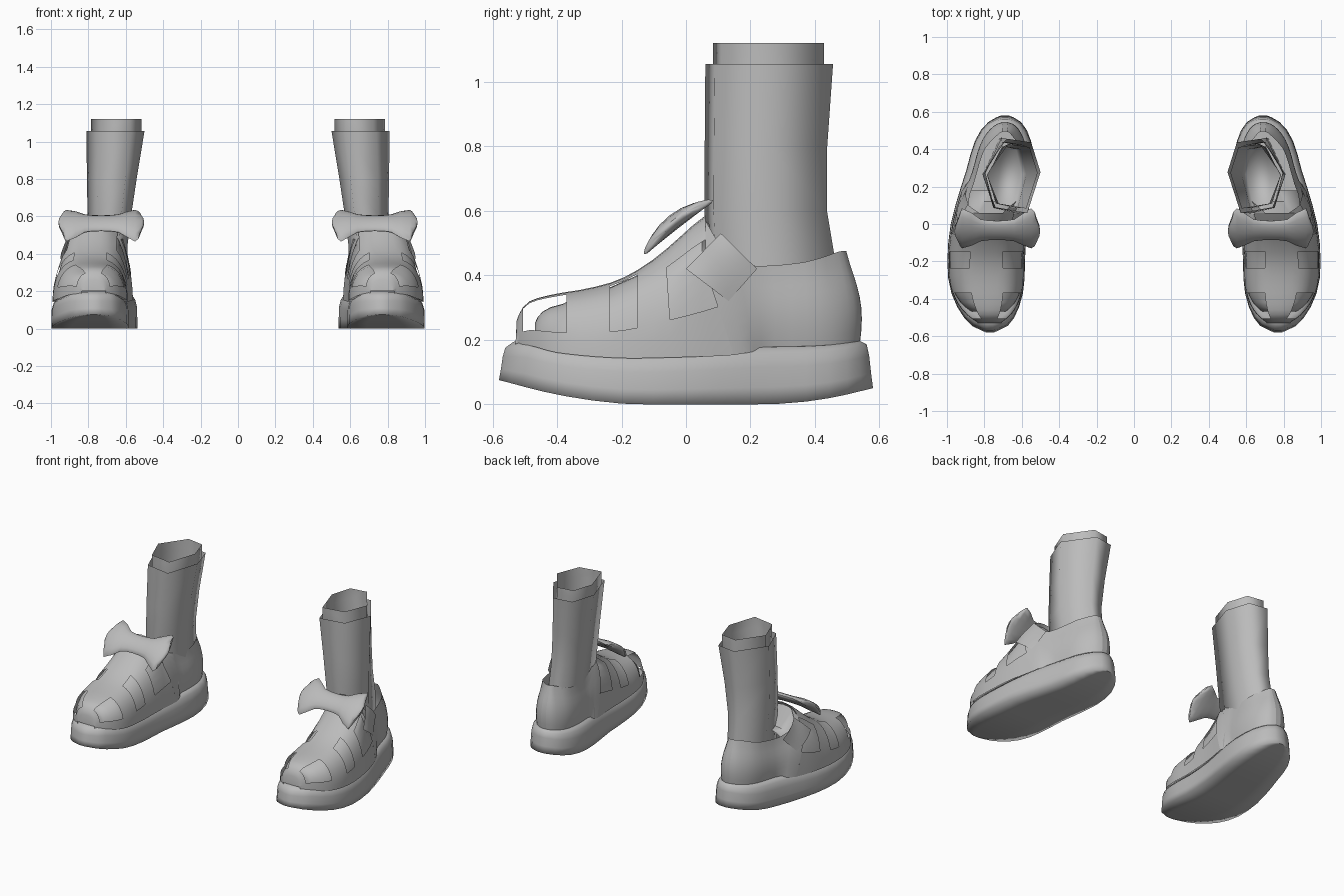
import bpy, bmesh, math
from mathutils import Vector

if "Cube" in bpy.data.objects:
    bpy.data.objects.remove(bpy.data.objects["Cube"])

grey = bpy.data.materials.new("soft_grey")
grey.diffuse_color = (0.5, 0.5, 0.5, 1)
grey.use_nodes = True
grey.node_tree.nodes["Principled BSDF"].inputs["Base Color"].default_value = grey.diffuse_color

def interp(table, y):
    # Smooth interpolation through (position, value) pairs
    n = len(table)
    if y <= table[0][0]: return table[0][1]
    if y >= table[-1][0]: return table[-1][1]
    i = max(k for k in range(n - 1) if table[k][0] <= y)
    def slope(k):
        a, b = table[max(k - 1, 0)], table[min(k + 1, n - 1)]
        return (b[1] - a[1]) / (b[0] - a[0])
    (y0, v0), (y1, v1) = table[i], table[i + 1]
    h = y1 - y0
    t = (y - y0) / h
    return ((2*t**3 - 3*t*t + 1) * v0 + (t**3 - 2*t*t + t) * h * slope(i)
            + (3*t*t - 2*t**3) * v1 + (t**3 - t*t) * h * slope(i + 1))

def loft(name, rows, closed=True, cap_start=False, cap_end=False, skip=None, angle=50, inside=None):
    # Skin a list of rows; skip(centre) leaves openings; the pair is mirrored
    bm = bmesh.new()
    vs = [[bm.verts.new(p) for p in r] for r in rows]
    n = len(rows[0])
    for m, (a, b) in enumerate(zip(vs, vs[1:])):
        for j in range(n if closed else n - 1):
            k = (j + 1) % n
            if not (skip and skip(m, j)):
                bm.faces.new([a[j], a[k], b[k], b[j]])
    if cap_start: bm.faces.new(vs[0][::-1])
    if cap_end: bm.faces.new(vs[-1])
    bmesh.ops.remove_doubles(bm, verts=bm.verts, dist=1e-5)
    bmesh.ops.recalc_face_normals(bm, faces=bm.faces)
    if inside is not None:      # open shells: point normals away from the inside
        s = sum((f.calc_center_median() - Vector(inside)).dot(f.normal) * f.calc_area() for f in bm.faces)
        if s < 0: bmesh.ops.reverse_faces(bm, faces=bm.faces)
    me = bpy.data.meshes.new(name)
    bm.to_mesh(me); bm.free()
    ob = bpy.data.objects.new(name, me)
    bpy.context.collection.objects.link(ob)
    me.materials.append(grey)
    bpy.ops.object.select_all(action='DESELECT')
    ob.select_set(True)
    bpy.context.view_layer.objects.active = ob
    bpy.ops.object.shade_smooth_by_angle(angle=math.radians(angle))
    ob.modifiers.new("pair", 'MIRROR')
    return ob

# Plan outline of the sole: inner and outer edges along the length
INNER = [(-.58, .75), (-.55, .68), (-.47, .625), (-.35, .59), (-.2, .583), (0, .572), (.15, .552),
         (.3, .538), (.42, .545), (.5, .572), (.56, .62), (.58, .67)]
OUTER = [(-.58, .79), (-.55, .86), (-.47, .93), (-.35, .982), (-.2, .998), (0, .98), (.15, .94),
         (.3, .893), (.42, .86), (.5, .82), (.56, .76), (.58, .71)]
SOLE_TOP = [(-.56, .19), (-.5, .195), (-.4, .17), (-.2, .153), (0, .158), (.2, .175), (.4, .18), (.5, .19), (.56, .205)]
SOLE_LOW = [(-.58, .075), (-.4, .03), (-.2, .002), (0, 0), (.3, .002), (.45, .02), (.58, .05)]

def plan(y0, y1, n, inset):
    # Outline from y0 up the outer edge to y1 and back down the inner edge
    ys = [y1 - (y1 - y0) * (1 - math.sin(math.pi / 2 * i / n)) for i in range(n + 1)]
    if y0 < -.5:
        ys = [-.58 * math.cos(math.pi * i / n) for i in range(n + 1)]
    pts = [Vector((interp(OUTER, y), y)) for y in ys] + [Vector((interp(INNER, y), y)) for y in ys[::-1]]
    out = []
    for i, p in enumerate(pts):
        a, b = pts[i - 1], pts[(i + 1) % len(pts)]
        if y0 > -.5 and i in (0, len(pts) - 1):
            nrm = Vector((1 if i == 0 else -1, 0))
        else:
            t = (b - a).normalized()
            nrm = Vector((t.y, -t.x))
        out.append(p - nrm * (inset(p.y) if callable(inset) else inset))
    return out

# Platform sole: underside folds to a centre line, walls lean in more at toe and heel
edge = plan(-.58, .58, 18, 0)
rows = []
for mix in (1, .5):
    rows.append([(p.x + (q.x - p.x) * mix / 2, p.y, interp(SOLE_LOW, p.y)) for p, q in zip(edge, edge[::-1])])
for inset, ends, f in ((0, 0, 0), (0, .006, .3), (.002, .012, .65), (.012, .02, .88), (.03, .045, 1), (.05, .06, 1.02)):
    rows.append([(p.x, p.y, interp(SOLE_LOW, p.y) * (1 - f) + interp(SOLE_TOP, p.y) * f)
                 for p in plan(-.58, .58, 18, lambda y: inset + (ends - inset) * min(1, (abs(y) / .58) ** 6))])
loft("sole", rows, cap_end=True, angle=120)

# Arched sections for the front of the shoe and the foot inside it
CREST = [(-.525, .26), (-.51, .295), (-.48, .322), (-.4, .343), (-.3, .36), (-.2, .39), (-.1, .45), (0, .535), (.06, .585), (.16, .59)]
TOE = [(-.525, .55), (-.51, .68), (-.48, .83), (-.44, .92), (-.37, .965), (-.2, .97), (.2, .95)]
SIDE = [(-.5, .65), (-.2, .7), (.06, .85)]
N = 20
def arch_frame(y, shrink=1, drop=0, shift=0):
    a, b = interp(INNER, y), interp(OUTER, y)
    return ((a + b) / 2, (b - a) / 2 * interp(TOE, y - shift) * shrink,
            interp(SOLE_TOP, y) - .01, interp(CREST, y - shift) - drop, interp(SIDE, y))

def arch(y, *args):
    c, w, zb, zt, side = arch_frame(y, *args)
    row = []
    for i in range(N + 1):
        cs, sn = math.cos(math.pi * i / N), math.sin(math.pi * i / N)
        row.append((c + math.copysign(abs(cs) ** side, cs) * w, y, zb + (zt - zb) * max(sn, 0) ** .9))
    return row

def arch_x(y, z, sign):
    # Side position of the arched shell at a given height
    c, w, zb, zt, side = arch_frame(y)
    sn = min(max((z - zb) / (zt - zb), 0), 1) ** (1 / .9)
    return c + sign * w * math.sqrt(1 - sn * sn) ** side

def slant(y, z):
    # Rake the rear seam of the last strap backwards towards the sole
    w = interp([(-.1, 0), (-.06, .2), (.06, 1), (.25, 0)], y)
    return y + .33 * w * max(.42 - z, 0)

YS = [-.525, -.517, -.505, -.485, -.46, -.43, -.40, -.37, -.33, -.28, -.235, -.19, -.15, -.1, -.06, -.02, .02, .06]
rows = [[(x, -.528, min(z, .2)) for x, y, z in arch(YS[0])]]
for y in YS:
    row = []
    for i, (x, _, z) in enumerate(arch(y)):
        s = slant(y, z)
        row.append((x if s == y else arch_x(s, z, 1 if i <= N // 2 else -1), s, z))
    rows.append(row)

def window(m, j):
    # Side openings between the straps
    k = min(j, N - 1 - j)
    if m == 0: return False
    y = (YS[m - 1] + YS[m]) / 2 if m < len(YS) else 1
    return ((-.505 < y < -.37 and 2 <= k <= 7) or (-.235 < y < -.15 and 2 <= k <= 7)
            or (-.06 < y < .07 and 2 <= k <= 5))

loft("strapped_vamp", rows, closed=False, skip=window, inside=(.77, -.2, .18))

# Foot visible through the openings
ys = [-.468, -.46, -.445, -.42, -.38, -.33, -.25, -.15, -.05, .05, .12, .18]
loft("foot", [arch(y, .96, .025 if y < -.37 else .016 if y < .1 else .15, .05 if y < -.37 else 0) for y in ys],
     closed=False, cap_start=True, inside=(.77, -.2, .18))

# Heel counter with a dipped collar, blending into the arched front
COLLAR = [(.06, .57), (.11, .51), (.2, .436), (.35, .436), (.45, .455), (.54, .475)]
LEAN = [(.06, .03), (.3, .018), (.42, .025), (.5, .042), (.58, .045)]
def counter_x(p, y, z, sign):
    t = min(max((p.y - .06) / .16, 0), 1)
    t = t * t * (3 - 2 * t)
    return arch_x(y, z, sign) * (1 - t) + p.x * t

base = plan(.06, .58, 14, 0)
rows = []
for k in range(9):
    f = k / 8
    line = plan(.06, .58, 14, lambda y: .04 - .01 * math.sin(math.pi * min(f * 1.2, 1)) + interp(LEAN, y) * f * f)
    row = []
    for i, (p, q) in enumerate(zip(line, base)):
        z = (interp(SOLE_TOP, q.y) - .01) * (1 - f) + interp(COLLAR, q.y) * f
        y = slant(p.y, z)
        row.append((counter_x(p, y, z, 1 if i < 15 else -1), y, z))
    rows.append(row)
loft("heel_counter", rows, closed=False, inside=(.7, .3, .3))

# Six-sided sock: outer leg and a narrower tube standing out of its top
HEX = [(-1, .1), (-.68, .9), (.16, 1), (1, .05), (.55, -.85), (-.55, -1)]
LEG = [(.2, .70, .1, .27, .19), (.45, .692, .102, .262, .2), (.6, .688, .116, .247, .19),
       (.8, .675, .133, .248, .19), (1.055, .655, .155, .258, .198)]
TUBE = [(.5, .69, .09, .25, .165), (.7, .68, .105, .25, .165), (1.055, .65, .135, .256, .172), (1.12, .65, .135, .256, .172)]
for name, table in (("sock_leg", LEG), ("sock_tube", TUBE)):
    loft(name, [[(cx + u * rx, cy + v * ry, z) for u, v in HEX] for z, cx, rx, cy, ry in table],
         cap_start=name == "sock_tube", angle=120, inside=(.68, .25, .7))

# Bow draped over the instep: (x, half length up the slope, half thickness)
BOW = [(.502, .085, .006), (.515, .118, .014), (.55, .136, .02), (.59, .11, .024), (.64, .074, .022), (.685, .066, .02),
       (.73, .064, .02), (.78, .066, .02), (.82, .074, .022), (.87, .112, .024), (.92, .136, .02), (.945, .118, .014), (.96, .085, .006)]
tilt = math.radians(38)
rows = []
for x, L, T in BOW:
    row = []
    for i in range(16):
        t = 2 * math.pi * i / 16
        s = L * math.cos(t)
        d = T * math.sin(t) + .008 - 1.2 * s * s
        pull = max(abs(x - .73) - .19, 0) * math.cos(t) ** 2 * .7
        row.append((x - math.copysign(pull, x - .73), -.032 + s * math.cos(tilt) - d * math.sin(tilt),
                    .56 + s * math.sin(tilt) + d * math.cos(tilt)))
    rows.append(row)
loft("bow", rows, cap_start=True, cap_end=True, angle=60)

# Diamond buckle tab wrapped over the outer side
A, B, C, D = (Vector(p) for p in ((0, .42), (.108, .53), (.22, .42), (.132, .32)))
rows = []
for i in range(7):
    u, row = i / 6, []
    for j in range(7):
        y, z = A.lerp(B, u).lerp(D.lerp(C, u), j / 6)
        side = Vector((interp(OUTER, y) - .045, y))
        row.append((counter_x(side, y, z, 1) + .01, y, z))
    rows.append(row)
loft("buckle_tab", rows, closed=False, inside=(.7, .1, .4))
